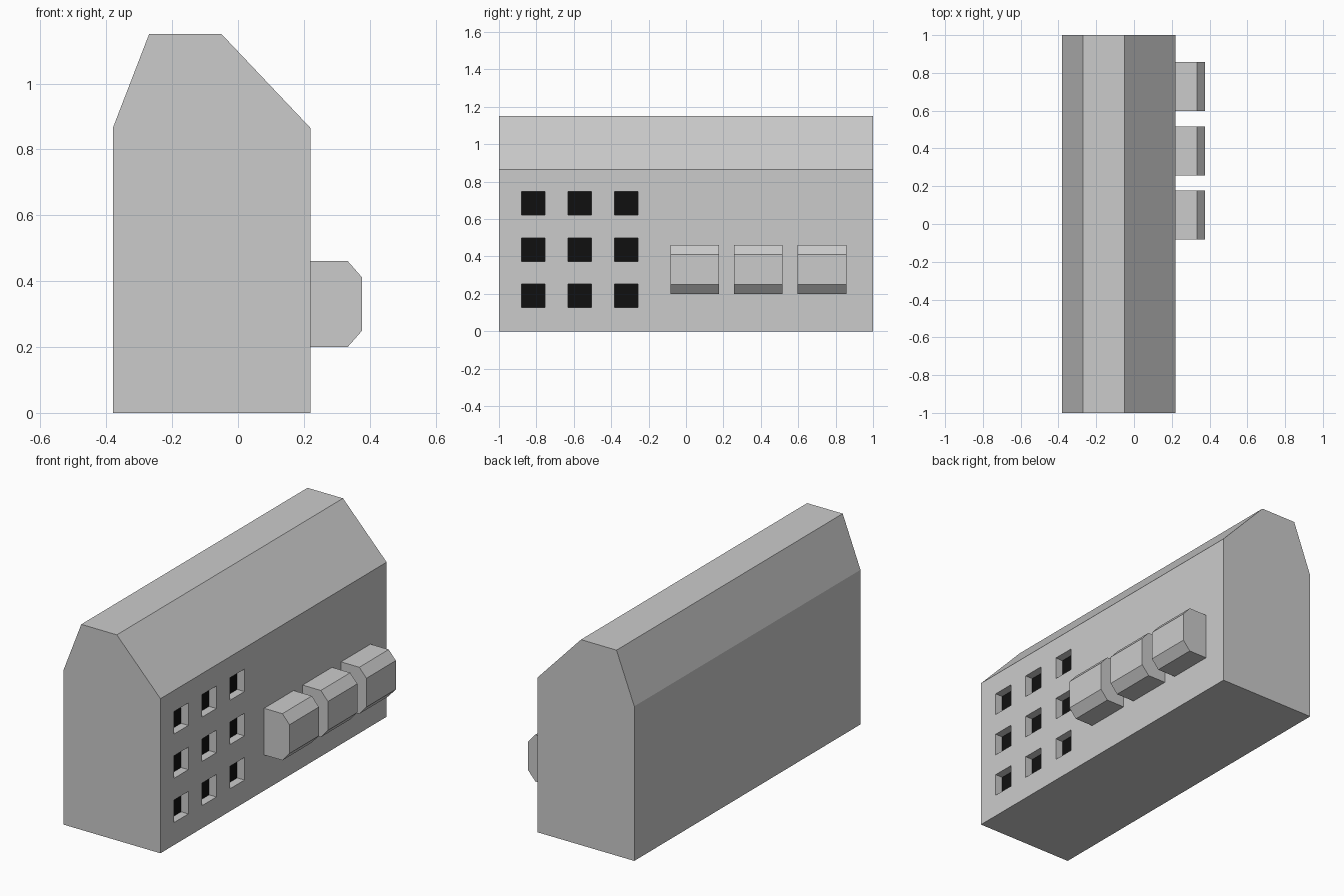
import bpy, bmesh

if "Cube" in bpy.data.objects:
    bpy.data.objects.remove(bpy.data.objects["Cube"])


def extrude_profile(name, profile, y0, y1):
    """Closed prism from an (x, z) profile, swept along y."""
    bm = bmesh.new()
    face = bm.faces.new([bm.verts.new((x, y0, z)) for x, z in profile])
    ext = bmesh.ops.extrude_face_region(bm, geom=[face], use_keep_orig=True)
    moved = [v for v in ext["geom"] if isinstance(v, bmesh.types.BMVert)]
    bmesh.ops.translate(bm, vec=(0, y1 - y0, 0), verts=moved)
    bmesh.ops.recalc_face_normals(bm, faces=bm.faces)
    return to_object(name, bm)


def to_object(name, bm):
    mesh = bpy.data.meshes.new(name)
    bm.to_mesh(mesh)
    bm.free()
    obj = bpy.data.objects.new(name, mesh)
    bpy.context.collection.objects.link(obj)
    return obj


WALL_X = 0.22
RECESS = 0.045
WINDOW = 0.126

# Main block with the asymmetric chamfered roof
body = extrude_profile("building_body", [
    (-0.38, 0), (WALL_X, 0), (WALL_X, 0.865),
    (-0.05, 1.15), (-0.27, 1.15), (-0.38, 0.865)], -1, 1)

# Three by three grid of window recesses
bm = bmesh.new()
for row in range(3):
    for col in range(3):
        cube = bmesh.ops.create_cube(bm, size=1)["verts"]
        bmesh.ops.scale(bm, vec=(2 * RECESS, WINDOW, WINDOW), verts=cube)
        bmesh.ops.translate(bm, verts=cube, vec=(
            WALL_X, -0.816 + 0.248 * col, 0.189 + 0.2475 * row))
cutter = to_object("window_cutter", bm)
cutter.hide_render = True

cut = body.modifiers.new("windows", "BOOLEAN")
cut.operation = "DIFFERENCE"
cut.solver = "EXACT"
cut.object = cutter
bpy.context.view_layer.objects.active = body
bpy.ops.object.modifier_apply(modifier=cut.name)
bpy.data.objects.remove(cutter)

# Black panes at the back of each recess
grey = bpy.data.materials.new("wall_grey")
grey.diffuse_color = (0.8, 0.8, 0.8, 1)
grey.use_nodes = True
grey.node_tree.nodes["Principled BSDF"].inputs["Base Color"].default_value = grey.diffuse_color
black = bpy.data.materials.new("window_black")
black.diffuse_color = (0.005, 0.005, 0.005, 1)
black.use_nodes = True
black.node_tree.nodes["Principled BSDF"].inputs["Base Color"].default_value = black.diffuse_color
body.data.materials.clear()
body.data.materials.append(grey)
body.data.materials.append(black)
for poly in body.data.polygons:
    is_pane = poly.normal.x > 0.9 and abs(poly.center.x - (WALL_X - RECESS)) < 0.005
    poly.material_index = 1 if is_pane else 0

# Three chamfered bays on the right wall
for i in range(3):
    y = -0.083 + 0.34 * i
    extrude_profile(f"wall_bay_{i + 1}", [
        (WALL_X, 0.2), (0.333, 0.2), (0.377, 0.25),
        (0.377, 0.411), (0.333, 0.461), (WALL_X, 0.461)], y, y + 0.26)
